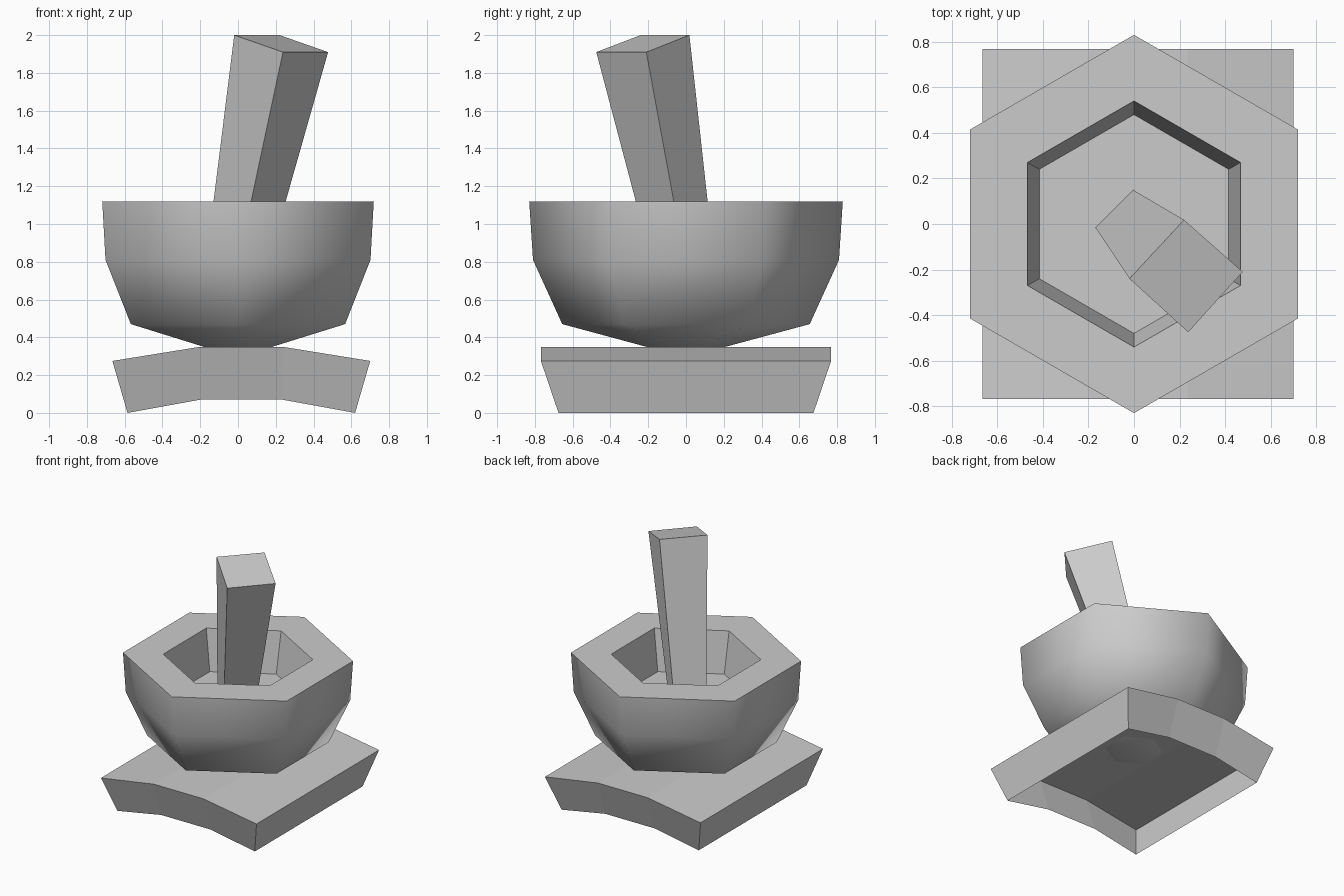
import bpy
import bmesh
from math import cos, sin, pi

old = bpy.data.objects.get("Cube")
if old:
    bpy.data.objects.remove(old, do_unlink=True)

stone = bpy.data.materials.new("stone_grey")
stone.use_nodes = True
GREY = (0.6, 0.6, 0.6, 1)
stone.diffuse_color = GREY
stone.node_tree.nodes["Principled BSDF"].inputs["Base Color"].default_value = GREY


def finish(bm, name):
    bmesh.ops.recalc_face_normals(bm, faces=bm.faces)
    mesh = bpy.data.meshes.new(name)
    bm.to_mesh(mesh)
    bm.free()
    mesh.materials.append(stone)
    obj = bpy.data.objects.new(name, mesh)
    bpy.context.collection.objects.link(obj)
    return obj


def ring(bm, points):
    return [bm.verts.new(p) for p in points]


def bridge(bm, a, b, smooth=False):
    n = len(a)
    for i in range(n):
        j = (i + 1) % n
        bm.faces.new((a[i], a[j], b[j], b[i])).smooth = smooth


def hexagon(radius, z):
    return [(radius * cos(pi / 2 + k * pi / 3), radius * sin(pi / 2 + k * pi / 3), z)
            for k in range(6)]


# Bowl: six-sided, smooth outside, flat rim and faceted hollow
profile = [(0.18, 0.342), (0.655, 0.47), (0.81, 0.81), (0.83, 1.12), (0.54, 1.12), (0.48, 0.80)]
bm = bmesh.new()
rings = [ring(bm, hexagon(r, z)) for r, z in profile]
for i in range(len(rings) - 1):
    bridge(bm, rings[i], rings[i + 1], smooth=i < 3)
bm.faces.new(rings[0]).smooth = True
bm.faces.new(rings[-1])
bm.edges.ensure_lookup_table()
rim = set(rings[3])
for e in bm.edges:
    if e.verts[0] in rim and e.verts[1] in rim:
        e.smooth = False
finish(bm, "bowl")

# Pestle: tapered square bar leaning in the bowl
bm = bmesh.new()
top = ring(bm, [(-0.02, -0.24, 2.0), (0.22, 0.018, 2.0), (0.477, -0.21, 1.91), (0.238, -0.475, 1.91)])
foot = ring(bm, [(-0.17, -0.015, 0.795), (-0.005, 0.15, 0.795), (0.16, -0.005, 0.795), (0, -0.18, 0.795)])
bridge(bm, foot, top)
bm.faces.new(top)
bm.faces.new(foot)
finish(bm, "pestle")

# Base: arched top with inward-sloping skirt, open underneath
arch_top = [(-0.665, 0.275), (-0.20, 0.35), (0.235, 0.35), (0.70, 0.275)]
arch_bottom = [(-0.585, 0), (-0.20, 0.07), (0.235, 0.07), (0.62, 0)]


def outline(arch, half_depth):
    front = [(x, -half_depth, z) for x, z in arch]
    back = [(x, half_depth, z) for x, z in reversed(arch)]
    return front + back


bm = bmesh.new()
upper = ring(bm, outline(arch_top, 0.768))
lower = ring(bm, outline(arch_bottom, 0.675))
bridge(bm, lower, upper)
for i in range(3):
    bm.faces.new((upper[i], upper[i + 1], upper[6 - i], upper[7 - i]))
finish(bm, "base")
